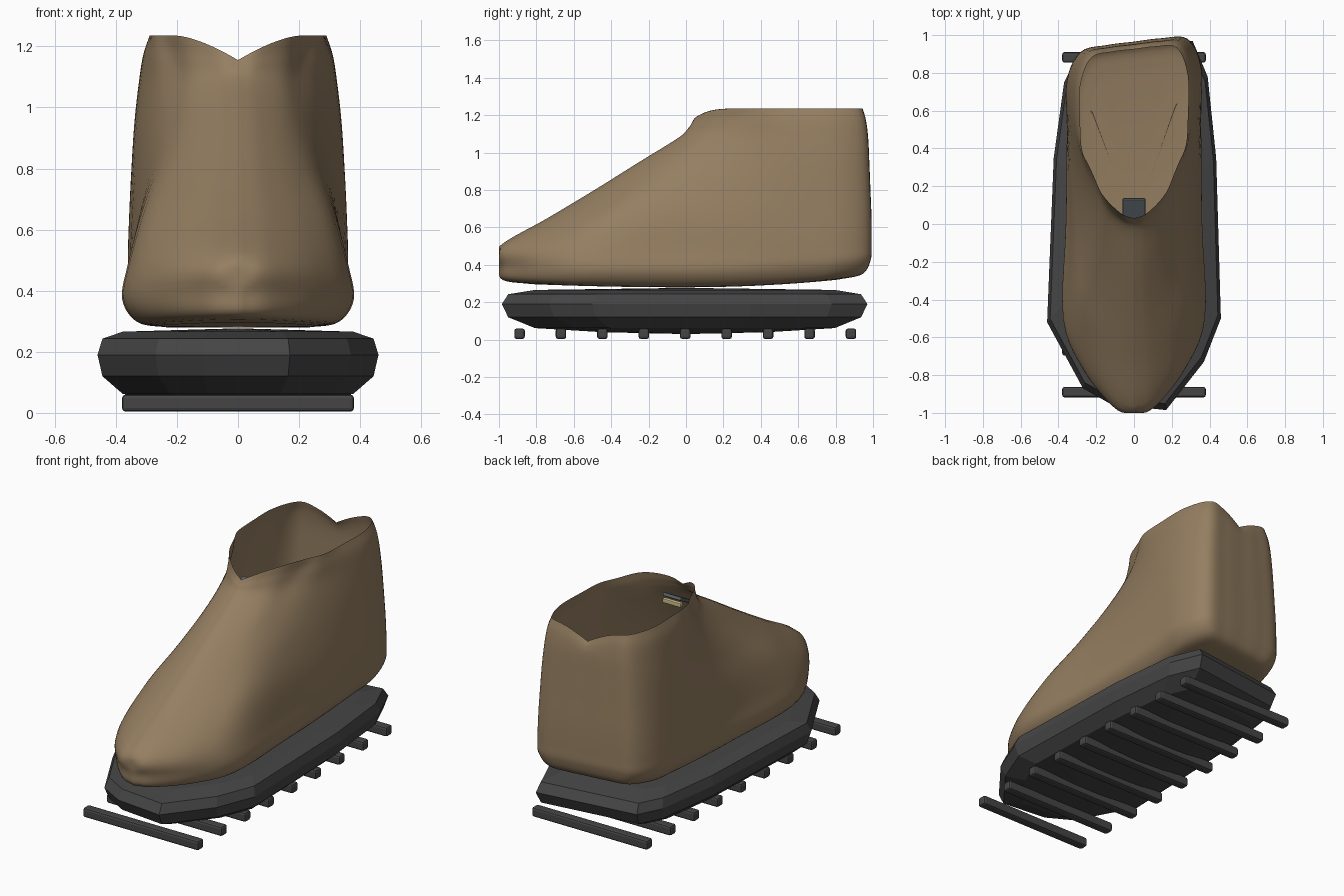
import bpy, bmesh, math
from mathutils import Vector

if "Cube" in bpy.data.objects:
    bpy.data.objects.remove(bpy.data.objects["Cube"])


def material(name, rgb):
    m = bpy.data.materials.new(name)
    m.diffuse_color = (*rgb, 1)
    m.use_nodes = True
    m.node_tree.nodes["Principled BSDF"].inputs["Base Color"].default_value = m.diffuse_color
    return m


LEATHER = material("leather", (0.30, 0.21, 0.12))
RUBBER = material("rubber", (0.06, 0.06, 0.06))
CLOTH = material("cloth", (0.10, 0.12, 0.14))
CORD = material("cord", (0.60, 0.52, 0.25))


def spline(pts, steps):
    # Catmull-Rom resampling of an open list of points
    p = [pts[0] * 2 - pts[1]] + pts + [pts[-1] * 2 - pts[-2]]
    out = []
    for i in range(1, len(p) - 2):
        a, b, c, d = p[i - 1:i + 3]
        for s in range(steps):
            t = s / steps
            out.append(0.5 * (2 * b + (c - a) * t + (2 * a - 5 * b + 4 * c - d) * t * t
                              + (3 * b - a - 3 * c + d) * t ** 3))
    return out + [pts[-1]]


def loft(name, rings, mat, cap_start=None, cap_end=None, smooth=False):
    # skin closed rings; a cap is a centre point closed with a fan
    bm = bmesh.new()
    vs = [[bm.verts.new(p) for p in r] for r in rings]
    n = len(vs[0])
    for a, b in zip(vs, vs[1:]):
        for i in range(n):
            j = (i + 1) % n
            bm.faces.new((a[i], a[j], b[j], b[i]))
    for ring, cap in ((vs[0], cap_start), (vs[-1], cap_end)):
        if cap:
            c = bm.verts.new(cap)
            for i in range(n):
                bm.faces.new((ring[i], ring[(i + 1) % n], c))
    bmesh.ops.recalc_face_normals(bm, faces=bm.faces)
    me = bpy.data.meshes.new(name)
    bm.to_mesh(me)
    bm.free()
    me.materials.append(mat)
    if smooth:
        me.shade_smooth()
    ob = bpy.data.objects.new(name, me)
    bpy.context.collection.objects.link(ob)
    return ob


def bar(name, loc, size, mat, rot=0, bevel=0.012):
    bpy.ops.mesh.primitive_cube_add(size=1, location=loc, rotation=(rot, 0, 0))
    ob = bpy.context.object
    ob.name = name
    ob.scale = size
    bpy.ops.object.transform_apply(location=False, rotation=False, scale=True)
    ob.data.materials.append(mat)
    b = ob.modifiers.new("bevel", 'BEVEL')
    b.width, b.segments = bevel, 2
    return ob


# Boot upper: z, toe y, ball half width, ball y, waist, heel half width, back y, sag
LEVELS = [
    (0.280, -0.82, 0.25, -0.48, 0.23, 0.22, 0.80, 1.0),
    (0.295, -0.98, 0.33, -0.50, 0.31, 0.30, 0.92, 1.0),
    (0.370, -1.00, 0.375, -0.50, 0.36, 0.35, 0.96, 0.9),
    (0.490, -1.00, 0.355, -0.48, 0.345, 0.355, 0.965, 0.3),
    (0.650, -0.74, 0.310, -0.36, 0.325, 0.350, 0.965, 0.0),
    (0.800, -0.49, 0.255, -0.17, 0.300, 0.342, 0.960, 0.0),
    (0.950, -0.25, 0.215, 0.02, 0.280, 0.332, 0.955, 0.0),
    (1.080, -0.04, 0.200, 0.17, 0.270, 0.318, 0.950, 0.0),
    (1.170, 0.01, 0.215, 0.26, 0.275, 0.305, 0.940, 0.0),
    (1.235, 0.03, 0.235, 0.31, 0.275, 0.285, 0.925, 0.0),
]


def upper_ring(z, toe, ball, by, waist, heel, back, sag):
    d = by - toe
    half = [(0, toe), (0.3 * ball, toe + 0.1 * d), (0.72 * ball, toe + 0.47 * d),
            (ball, by), (waist, (by + 0.5) / 2), (heel, 0.55), (heel, back - 0.17),
            (heel * 0.8, back - 0.02), (heel * 0.4, back), (0, back)]
    half = spline([Vector(p) for p in half], 5)
    full = half + [Vector((-p.x, p.y)) for p in half[-2:0:-1]]
    ring = []
    for x, y in full:
        zz = z + sag * (0.065 if y > 0 else 0.025) * y * y
        if z > 1.1:  # dip of the throat notch
            zz -= (z - 1.1) / 0.135 * 0.08 * max(0, 1 - abs(x) / 0.2) ** 1.5
        ring.append(Vector((x, y + 0.13 * x * max(0, y), zz)))
    return ring


keys = [upper_ring(*lv) for lv in LEVELS]
columns = [spline([k[i] for k in keys], 5) for i in range(len(keys[0]))]
rings = [[Vector((p.x, max(-1, p.y), min(1.235, p.z))) for p in r] for r in zip(*columns)]
loft("boot_upper", rings, LEATHER, cap_start=(0, 0, 0.28), smooth=True)

# Chunky faceted sole with a slightly rockered top and bottom
OUTLINE = [(0.17, -0.985), (0.37, -0.73), (0.46, -0.50), (0.435, 0.35), (0.39, 0.78),
           (0.31, 0.97), (-0.30, 0.89), (-0.37, 0.75), (-0.425, 0.35), (-0.46, -0.52),
           (-0.27, -0.87), (-0.12, -0.955)]
SOLE = [(0.45, 0.040), (0.82, 0.062), (0.965, 0.12), (1.0, 0.19), (0.965, 0.243), (0.82, 0.266)]
loft("sole", [[(x * s, y * s, z) for x, y in OUTLINE] for s, z in SOLE], RUBBER,
     cap_start=(0, 0, 0.03), cap_end=(0, 0, 0.277))

# Nine cross bars under the sole
for i in range(9):
    bar(f"tread_bar_{i + 1}", (0, -0.89 + 0.2215 * i, 0.032), (0.76, 0.056, 0.056), RUBBER)

# Tongue and lace tucked behind the throat
bar("tongue", (0, 0.08, 1.09), (0.12, 0.12, 0.02), CLOTH, rot=0.5, bevel=0.005)
bar("lace", (0, 0.125, 1.08), (0.12, 0.025, 0.025), CORD, bevel=0.005)
